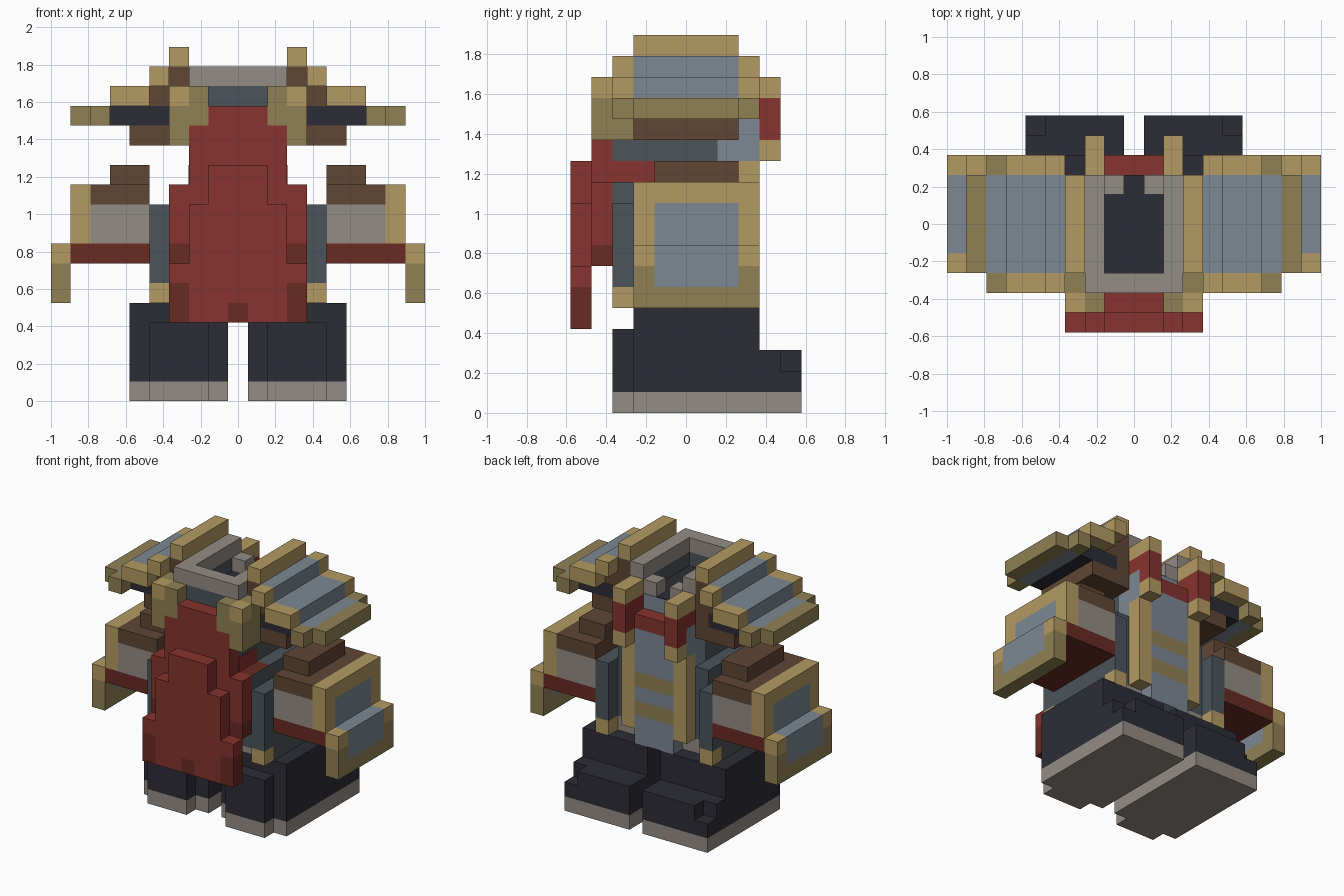
import bpy
import bmesh
from mathutils import Matrix, Vector

old = bpy.data.objects.get("Cube")
if old:
    bpy.data.objects.remove(old, do_unlink=True)

UNIT = 2 / 19          # edge of one grid cell
DEPTH_MID = 5.5        # grid row lying on y = 0


def linear(hex_code):
    values = [int(hex_code[i:i + 2], 16) / 255 for i in (0, 2, 4)]
    return [v / 12.92 if v < 0.04 else ((v + 0.055) / 1.055) ** 2.4 for v in values] + [1]


def material(name, hex_code):
    mat = bpy.data.materials.new(name)
    mat.use_nodes = True
    colour = linear(hex_code)
    mat.diffuse_color = colour
    shader = mat.node_tree.nodes["Principled BSDF"]
    shader.inputs["Base Color"].default_value = colour
    shader.inputs["Roughness"].default_value = 0.9
    return mat


gold = material("light gold", "B39A62")
bronze = material("dark gold", "908054")
steel = material("light steel blue", "7D8792")
slate = material("dark slate", "4B545B")
navy = material("dark navy", "2C2C36")
red = material("red cloth", "86332E")
maroon = material("dark red cloth", "682A22")
brown = material("brown leather", "604634")
grey = material("warm grey", "948C85")


def build(name, mat, spans, y, z):
    """Boxes of one colour for each x span, in grid cells."""
    bm = bmesh.new()
    for low, high in spans:
        a = Vector((low, y[0] - DEPTH_MID, z[0])) * UNIT
        b = Vector((high, y[1] - DEPTH_MID, z[1])) * UNIT
        place = Matrix.Translation((a + b) / 2) @ Matrix.Diagonal((*(b - a), 1))
        bmesh.ops.create_cube(bm, size=1, matrix=place)
    mesh = bpy.data.meshes.new(name)
    bm.to_mesh(mesh)
    bm.free()
    mesh.materials.append(mat)
    obj = bpy.data.objects.new(name, mesh)
    bpy.context.collection.objects.link(obj)
    return obj


def pair(name, mat, x, y, z):
    a, b = x[0] - 0.5, x[1] - 0.5
    return build(name, mat, [(a, b), (-b, -a)], y, z)


def middle(name, mat, half, y, z):
    return build(name, mat, [(0.5 - half, half - 0.5)], y, z)


def trimmed(name, inner, trim, x, y, z):
    """Paired block with a one-cell trim at its front and back ends."""
    pair(name + "_panel", inner, x, (y[0] + 1, y[1] - 1), z)
    pair(name + "_front_trim", trim, x, (y[0], y[0] + 1), z)
    pair(name + "_back_trim", trim, x, (y[1] - 1, y[1]), z)


# Boots: sole, narrow heel, long toe with a chipped outer corner
pair("sole", grey, (1, 6), (3, 11), (0, 1))
pair("heel_sole", grey, (2, 5), (2, 3), (0, 1))
pair("heel", navy, (2, 5), (2, 3), (1, 4))
pair("boot_leg", navy, (1, 6), (3, 9), (1, 5))
pair("toe_base", navy, (1, 6), (9, 11), (1, 2))
pair("toe_top", navy, (1, 6), (9, 10), (2, 3))
pair("toe_tip", navy, (1, 5), (10, 11), (2, 3))

# Torso
middle("hips", grey, 4, (3, 8), (5, 6))
middle("body", slate, 4, (2, 8), (6, 11))
pair("waist_side", slate, (4, 5), (2, 9), (6, 10))
trimmed("waist_hem", slate, gold, (4, 5), (2, 9), (5, 6))
middle("upper_body", slate, 3, (2, 7), (11, 15))
middle("upper_chest", steel, 3, (7, 8), (11, 15))

# Chest armour panel with gold bands and side columns
for low, high, mat in ((5, 7, steel), (7, 8, bronze), (8, 9, steel),
                       (9, 10, bronze), (10, 13, steel)):
    middle("chest_panel", mat, 2, (8, 9), (low, high))
pair("chest_column", gold, (2, 3), (8, 9), (6, 12))
pair("chest_column_top", steel, (2, 3), (8, 9), (12, 14))
middle("scarf", red, 2, (8, 9), (13, 14))
pair("strap_buckle", gold, (2, 3), (9, 10), (12, 13))
pair("strap", red, (2, 3), (9, 10), (13, 15))
pair("strap_clip", gold, (2, 3), (8, 10), (15, 16))
pair("strap_backing", red, (2, 3), (8, 9), (14, 15))

# Open collar with a dark neck hole
middle("neck_floor", navy, 2, (3, 8), (15, 15.05))
middle("collar_base_front", slate, 3, (2, 3), (15, 16))
pair("collar_base_side", slate, (2, 3), (3, 8), (15, 16))
middle("collar_front", grey, 3, (2, 3), (16, 17))
pair("collar_side", grey, (2, 3), (3, 8), (16, 17))
pair("collar_end", grey, (1, 2), (7, 8), (15, 16))

# Cape: upper layer, then the longer outer layer
middle("cape_top", red, 2, (1, 2), (14, 15))
middle("cape_upper", red, 3, (1, 2), (7, 14))
pair("cape_side", red, (3, 4), (1, 2), (8, 11))
pair("cape_side_hem", maroon, (3, 4), (1, 2), (7, 8))
pair("cape_underarm", maroon, (3, 4), (2, 4), (10, 11))
middle("cape_wrap", red, 3.02, (2, 4), (11, 12))
middle("cape_fold", red, 2, (0, 1), (10, 12))
middle("cape_lower", red, 3, (0, 1), (5, 10))
pair("cape_hem", red, (1, 3), (0, 1), (4, 5))
middle("cape_hem_notch", maroon, 1, (0, 1), (4, 5))
pair("cape_corner", maroon, (3, 4), (0, 1), (4, 6))
pair("cape_corner_top", red, (3, 4), (0, 1), (6, 7))
pair("cape_clip", bronze, (2, 3), (1, 2), (14, 16))
pair("cape_clip_side", bronze, (3, 4), (1, 2), (13, 15))
pair("cape_clip_corner", gold, (3, 4), (1, 2), (15, 16))
pair("cape_clip_backing", bronze, (3, 4), (2, 3), (13, 16))

# Stepped shoulder pads over brown and dark lining
pair("pad_crest", gold, (3, 4), (3, 8), (17, 18))
trimmed("pad_high", steel, gold, (4, 5), (2, 9), (16, 17))
trimmed("pad_mid", steel, gold, (5, 7), (2, 9), (15, 16))
trimmed("pad_low", steel, bronze, (7, 8), (2, 9), (14, 15))
pair("pad_rim", bronze, (8, 9), (3, 8), (14, 15))
pair("pad_lining_high", brown, (3, 4), (3, 8), (14, 17))
pair("pad_lining_mid", brown, (4, 5), (3, 8), (15, 16))
pair("pad_lining_low", navy, (4, 7), (3, 8), (14, 15))
pair("shoulder", brown, (3, 6), (3, 8), (13, 14))

# Arms: leather, grey bracer, red lining
pair("upper_arm", brown, (5, 7), (4, 8), (11, 12))
pair("forearm", brown, (5, 8), (3, 9), (10, 11))
pair("bracer", grey, (5, 8), (3, 9), (8, 10))
pair("sleeve_lining", maroon, (5, 9), (3, 9), (7, 8))

# Outer arm plates and hanging cuffs
pair("arm_plate_top", gold, (8, 9), (3, 9), (10, 11))
trimmed("arm_plate", steel, gold, (8, 9), (3, 9), (8, 10))
trimmed("cuff_upper", steel, gold, (9, 10), (3, 9), (7, 8))
trimmed("cuff_lower", steel, bronze, (9, 10), (3, 9), (6, 7))
pair("cuff_edge", bronze, (9, 10), (3, 9), (5, 6))
